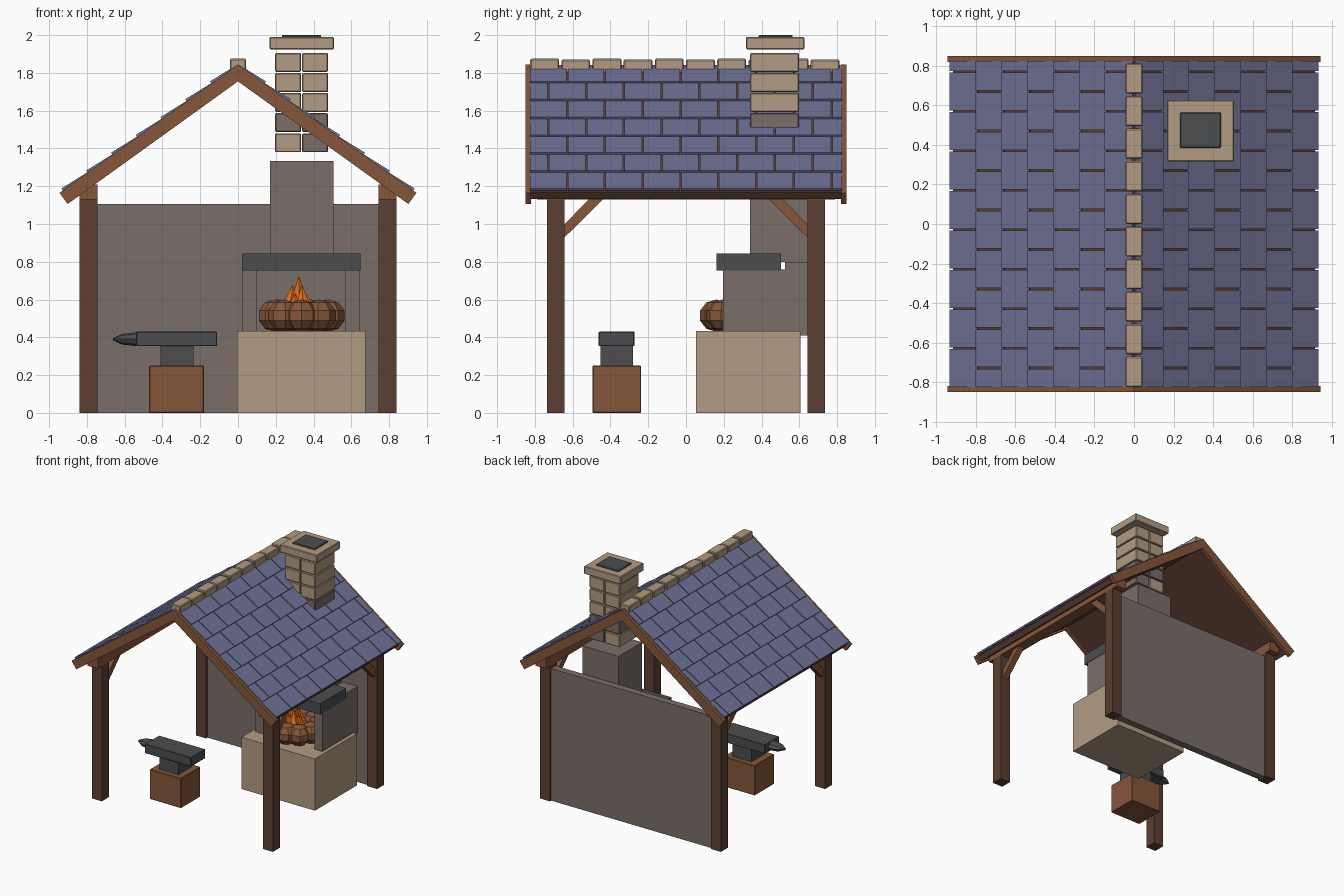
import bpy, bmesh, math
from mathutils import Matrix, Vector

if "Cube" in bpy.data.objects:
    bpy.data.objects.remove(bpy.data.objects["Cube"])


def mat(name, r, g, b):
    lin = [((c / 255 + 0.055) / 1.055) ** 2.4 for c in (r, g, b)]
    m = bpy.data.materials.new(name)
    m.diffuse_color = (*lin, 1)
    m.use_nodes = True
    m.node_tree.nodes["Principled BSDF"].inputs["Base Color"].default_value = m.diffuse_color
    return m


TILE = mat("slate_blue", 111, 112, 148)
STONE = mat("tan_stone", 179, 156, 131)
WALL = mat("grey_stone", 122, 110, 106)
DARK = mat("dark_wood", 92, 62, 50)
WOOD = mat("brown_wood", 134, 86, 59)
IRON = mat("iron", 76, 77, 79)
FIRE = mat("flame_orange", 222, 108, 30)


def finish(name, bm, material, bevel=0):
    bmesh.ops.recalc_face_normals(bm, faces=bm.faces)
    me = bpy.data.meshes.new(name)
    bm.to_mesh(me)
    bm.free()
    me.materials.append(material)
    ob = bpy.data.objects.new(name, me)
    bpy.context.collection.objects.link(ob)
    if bevel:
        mod = ob.modifiers.new("soft_edges", 'BEVEL')
        mod.width = bevel
        mod.segments = 1
    return ob


def add_box(bm, x, y, z, m=Matrix()):
    size = Matrix.Diagonal((x[1] - x[0], y[1] - y[0], z[1] - z[0], 1))
    mid = Matrix.Translation((sum(x) / 2, sum(y) / 2, sum(z) / 2))
    bmesh.ops.create_cube(bm, size=1, matrix=m @ mid @ size)


def box(name, x, y, z, material, bevel=0):
    bm = bmesh.new()
    add_box(bm, x, y, z)
    return finish(name, bm, material, bevel)


def prism(name, pts, vec, material):
    # extrude a flat outline along a vector
    bm = bmesh.new()
    f = bm.faces.new([bm.verts.new(p) for p in pts])
    r = bmesh.ops.extrude_face_region(bm, geom=[f])
    bmesh.ops.translate(bm, vec=vec, verts=[v for v in r["geom"] if isinstance(v, bmesh.types.BMVert)])
    return finish(name, bm, material)


A = math.atan(0.72)
CA, SA = math.cos(A), math.sin(A)


def chevron(name, top, length, t, y0, y1, material):
    half = [(length * CA, top - length * SA), (length * CA - t * SA, top - length * SA - t * CA)]
    pts = [(0, top)] + half + [(0, top - t / CA)] + [(-x, z) for x, z in reversed(half)]
    return prism(name, [(x, y0, z) for x, z in pts], (0, y1 - y0, 0), material)


# Timber frame
for sx, side in ((-1, "left"), (1, "right")):
    xs = sorted((sx * 0.745, sx * 0.838))
    for sy, end in ((-1, "front"), (1, "back")):
        box(f"{end}_{side}_post", xs, sorted((sy * 0.642, sy * 0.736)), (0, 1.13), DARK)
        brace = [(0.642, 0.93), (0.642, 1.0), (0.515, 1.13), (0.44, 1.13)]
        prism(f"{end}_{side}_brace", [(sx * 0.792 - 0.025, sy * y, z) for y, z in brace], (0.05, 0, 0), WOOD)
    box(f"{side}_eave_beam", xs, (-0.79, 0.79), (1.13, 1.21), WOOD)

# Roof
chevron("roof_deck", 1.83, 1.13, 0.045, -0.82, 0.82, DARK)
chevron("front_barge_board", 1.845, 1.164, 0.073, -0.85, -0.82, WOOD)
chevron("back_barge_board", 1.845, 1.164, 0.073, 0.82, 0.85, WOOD)

ROW = 1.13 / 7
for s, side in ((-1, "left"), (1, "right")):
    bm = bmesh.new()
    # slope frame: x runs down the roof, z points out of it
    frame = Matrix(((s * CA, 0, s * SA, 0), (0, s, 0, 0), (-SA, 0, CA, 1.83), (0, 0, 0, 1)))
    for r in range(7):
        tilt = Matrix.Translation((r * ROW, 0, 0.002)) @ Matrix.Rotation(-math.radians(4), 4, 'Y')
        y = -0.825 - 0.1 * (r % 2)
        while y < 0.82:
            a, b = max(y, -0.825), min(y + 0.192, 0.825)
            add_box(bm, (0, ROW + 0.004), sorted((s * a, s * b)), (-0.002, 0.012), frame @ tilt)
            y += 0.2
    finish(f"{side}_roof_tiles", bm, TILE)

bm = bmesh.new()
for i in range(10):
    y = -0.825 + 0.165 * i
    add_box(bm, (-0.043, 0.043), (y, y + 0.153), (1.8, 1.875 - 0.005 * (i % 2)))
finish("ridge_caps", bm, STONE, 0.006)

# Chimney bricks, two to a course, with a few grey ones
for name, material, grey in (("chimney_bricks", STONE, False), ("grey_chimney_bricks", WALL, True)):
    bm = bmesh.new()
    for row in range(5):
        for col in range(2):
            if ((row, col) in ((0, 1), (1, 0), (1, 1))) == grey:
                x = 0.197 + 0.143 * col
                z = 1.38 + 0.1065 * row
                add_box(bm, (x, x + 0.137), (0.34, 0.597), (z, z + 0.1))
    finish(name, bm, material, 0.005)
box("chimney_cap", (0.167, 0.507), (0.317, 0.627), (1.925, 1.99), STONE, 0.005)
box("chimney_flue", (0.232, 0.44), (0.385, 0.565), (1.97, 2.0), IRON, 0.005)

# Back wall and forge
box("back_wall", (-0.745, 0.745), (0.66, 0.72), (0, 1.105), WALL)
box("forge_base", (-0.005, 0.675), (0.053, 0.607), (0, 0.433), STONE)
box("forge_back", (0.025, 0.645), (0.525, 0.66), (0.41, 0.8), WALL)
box("left_forge_cheek", (0.025, 0.1), (0.195, 0.525), (0.433, 0.76), WALL)
box("right_forge_cheek", (0.57, 0.645), (0.195, 0.525), (0.433, 0.76), WALL)
box("forge_lintel", (0.02, 0.648), (0.162, 0.503), (0.755, 0.845), IRON)
box("smoke_hood", (0.17, 0.505), (0.338, 0.65), (0.8, 1.333), WALL)

# Ring of hearth stones
HX, HY = 0.337, 0.305
bm = bmesh.new()
for i in range(9):
    a = math.tau * i / 9 - math.pi / 2
    m = (Matrix.Translation((HX + 0.145 * math.cos(a), HY + 0.145 * math.sin(a), 0.515))
         @ Matrix.Rotation(a, 4, 'Z') @ Matrix.Diagonal((1, 1, 0.95, 1)))
    bmesh.ops.create_uvsphere(bm, u_segments=8, v_segments=5, radius=0.09, matrix=m)
finish("hearth_stones", bm, WOOD)

# Flames: one tall cone with shorter ones leaning in around it
bm = bmesh.new()
flames = [(0, 0, 0.72)] + [(math.tau * i / 6, 0.06, 0.63 + 0.045 * (i % 2)) for i in range(6)]
for a, r, top in flames:
    base = Vector((HX - 0.015 + r * math.cos(a), HY - 0.02 + r * math.sin(a), 0.45))
    lean = Matrix.Rotation(a, 4, 'Z') @ Matrix.Rotation(-0.12 if r else 0, 4, 'Y')
    h = top - 0.45
    for z0, z1, r0, r1 in ((0, 0.45, 0.035, 0.05), (0.45, 1, 0.05, 0.004)):
        m = Matrix.Translation(base) @ lean @ Matrix.Translation((0, 0, h * (z0 + z1) / 2))
        bmesh.ops.create_cone(bm, cap_ends=True, segments=6, radius1=r0, radius2=r1, depth=h * (z1 - z0), matrix=m)
finish("flames", bm, FIRE)

# Anvil on its block
box("anvil_block", (-0.47, -0.18), (-0.495, -0.238), (0, 0.25), WOOD, 0.004)
box("anvil_waist", (-0.41, -0.235), (-0.453, -0.28), (0.25, 0.355), IRON)
box("anvil_top", (-0.54, -0.11), (-0.462, -0.273), (0.353, 0.43), IRON, 0.004)
bm = bmesh.new()
for x0, x1, r0, r1 in ((-0.54, -0.615, 0.036, 0.028), (-0.615, -0.662, 0.028, 0.006)):
    m = (Matrix.Translation(((x0 + x1) / 2, -0.367, 0.39)) @ Matrix.Diagonal((1, 1.5, 1, 1))
         @ Matrix.Rotation(-math.pi / 2, 4, 'Y'))
    bmesh.ops.create_cone(bm, cap_ends=True, segments=8, radius1=r0, radius2=r1, depth=x0 - x1, matrix=m)
finish("anvil_horn", bm, IRON)
